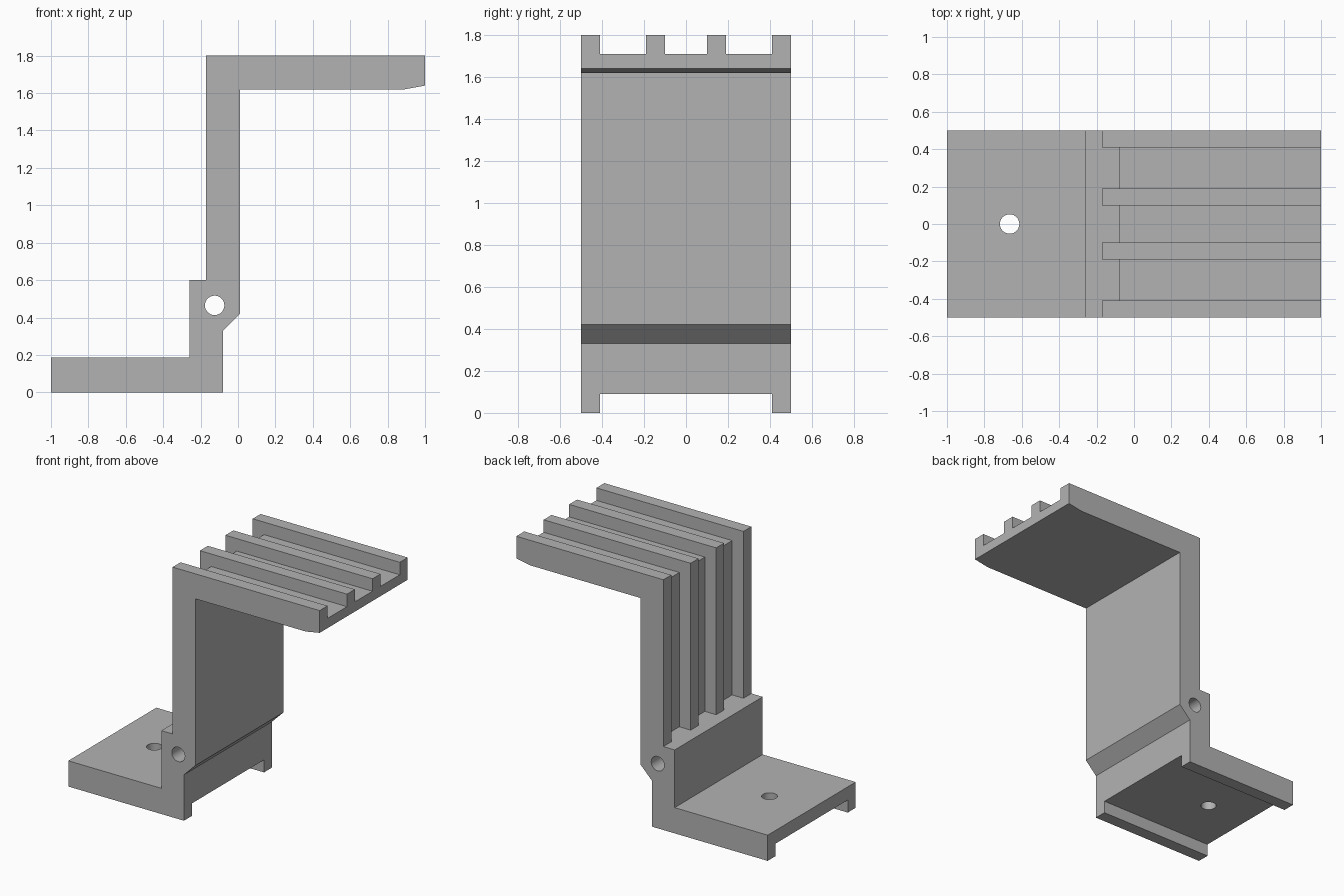
import bpy
import bmesh
from mathutils import Matrix, Vector

default = bpy.data.objects.get("Cube")
if default:
    bpy.data.objects.remove(default, do_unlink=True)

GREY = (0.45, 0.45, 0.45, 1.0)
grey = bpy.data.materials.new("plain_grey")
grey.use_nodes = True
grey.diffuse_color = GREY
grey.node_tree.nodes["Principled BSDF"].inputs["Base Color"].default_value = GREY

HALF = 0.5        # half width of the bracket
RIB = 0.09        # rib width and groove depth


def finish(name, bm):
    """Turn a bmesh into a linked object."""
    bmesh.ops.recalc_face_normals(bm, faces=bm.faces)
    mesh = bpy.data.meshes.new(name)
    bm.to_mesh(mesh)
    bm.free()
    obj = bpy.data.objects.new(name, mesh)
    bpy.context.collection.objects.link(obj)
    mesh.materials.append(grey)
    return obj


def extrude_profile(name, points, y0, y1):
    """Extrude an x-z outline from y0 to y1."""
    bm = bmesh.new()
    face = bm.faces.new([bm.verts.new((x, y0, z)) for x, z in points])
    new = bmesh.ops.extrude_face_region(bm, geom=[face])["geom"]
    verts = [v for v in new if isinstance(v, bmesh.types.BMVert)]
    bmesh.ops.translate(bm, verts=verts, vec=(0, y1 - y0, 0))
    return finish(name, bm)


def drill(name, centre, axis, length):
    """Round cutter along the given axis."""
    bm = bmesh.new()
    turn = Vector((0, 0, 1)).rotation_difference(Vector(axis)).to_matrix().to_4x4()
    bmesh.ops.create_cone(bm, cap_ends=True, segments=32, radius1=0.052, radius2=0.052,
                          depth=length, matrix=Matrix.Translation(centre) @ turn)
    return finish(name, bm)


# Stepped bracket body with chamfered elbow and tapered tip
body = extrude_profile("bracket", [
    (-1, 0), (-0.08, 0), (-0.08, 0.33), (0.01, 0.42), (0.01, 1.62), (0.89, 1.62),
    (1, 1.64), (1, 1.8), (-0.17, 1.8), (-0.17, 0.6), (-0.26, 0.6), (-0.26, 0.185),
    (-1, 0.185)], -HALF, HALF)

cutters = []

# Three grooves running up the back and along the top, leaving four ribs
groove = [(-0.4, 0.6), (-0.17 + RIB, 0.6), (-0.17 + RIB, 1.8 - RIB),
          (1.2, 1.8 - RIB), (1.2, 2), (-0.4, 2)]
for y0, y1 in ((-0.41, -0.19), (-0.1, 0.1), (0.19, 0.41)):
    cutters.append(extrude_profile("groove_cutter", groove, y0, y1))

# Channel under the foot
channel = [(-1.2, -0.2), (0.2, -0.2), (0.2, 0.09), (-1.2, 0.09)]
cutters.append(extrude_profile("channel_cutter", channel, RIB - HALF, HALF - RIB))

# Pivot hole across the elbow and screw hole through the foot
cutters.append(drill("pivot_hole_cutter", (-0.125, 0, 0.465), (0, 1, 0), 1.4))
cutters.append(drill("screw_hole_cutter", (-0.665, 0, 0.12), (0, 0, 1), 0.4))

bpy.ops.object.select_all(action='DESELECT')
body.select_set(True)
bpy.context.view_layer.objects.active = body
for cutter in cutters:
    cutter.hide_render = True
    cut = body.modifiers.new(cutter.name, 'BOOLEAN')
    cut.operation = 'DIFFERENCE'
    cut.solver = 'EXACT'
    cut.object = cutter
    bpy.ops.object.modifier_apply(modifier=cut.name)
    bpy.data.objects.remove(cutter, do_unlink=True)

# Smooth hole walls, crisp edges elsewhere
bpy.ops.object.shade_smooth_by_angle(angle=0.35)
# Keep the shallow bend at the tip flat
for poly in body.data.polygons:
    if abs(poly.normal.y) < 0.01 and poly.center.z > 1:
        poly.use_smooth = False
